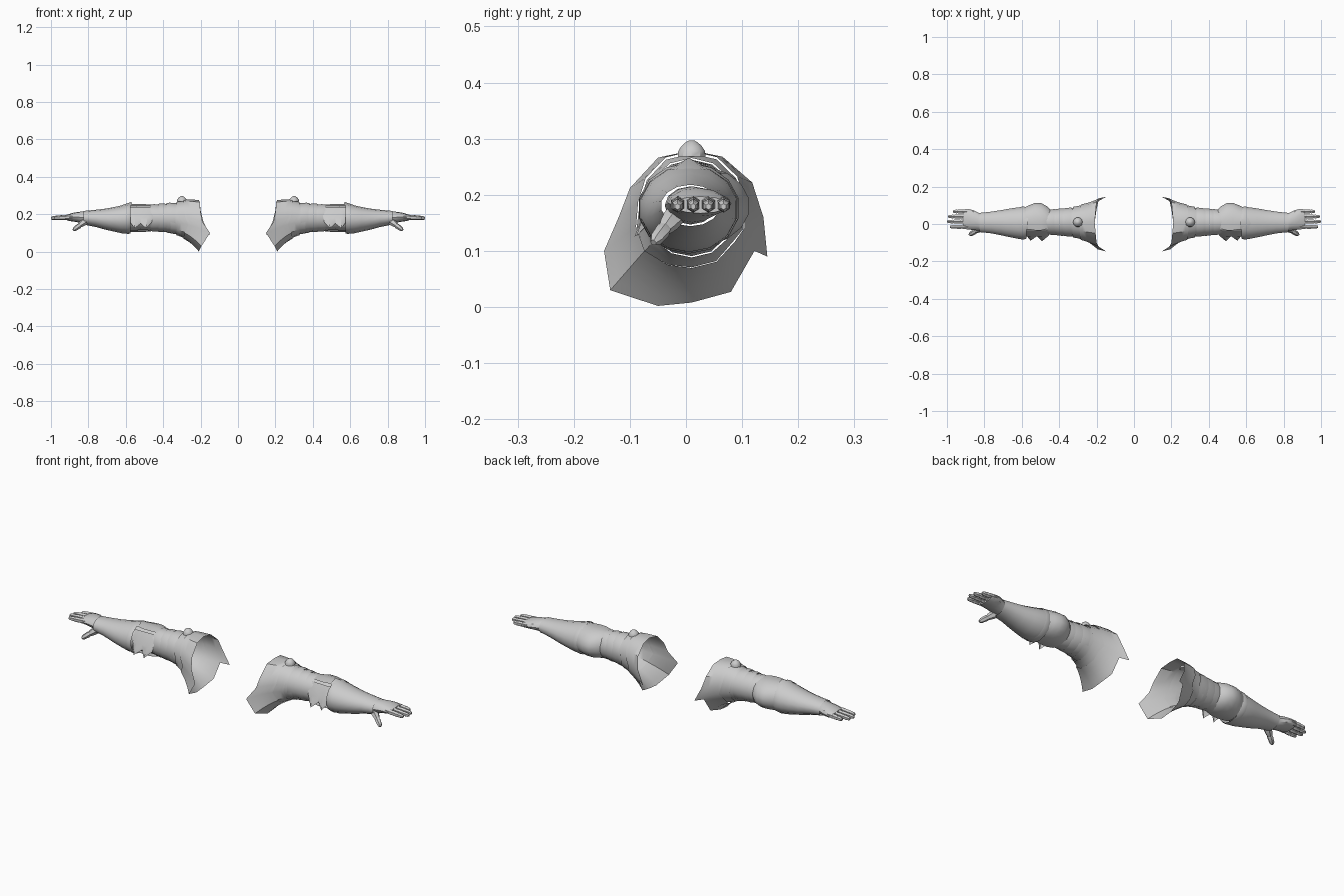
import bpy, bmesh, math
from mathutils import Vector

if "Cube" in bpy.data.objects:
    bpy.data.objects.remove(bpy.data.objects["Cube"])

steel = bpy.data.materials.new("grey steel")
steel.diffuse_color = (0.6, 0.6, 0.6, 1)
steel.use_nodes = True
steel.node_tree.nodes["Principled BSDF"].inputs["Base Color"].default_value = steel.diffuse_color


def make(name, verts, faces, angle=35):
    """Mesh for the +x arm, mirrored across x = 0."""
    me = bpy.data.meshes.new(name)
    me.from_pydata([tuple(v) for v in verts], [], faces)
    bm = bmesh.new()
    bm.from_mesh(me)
    bmesh.ops.recalc_face_normals(bm, faces=bm.faces)
    bm.to_mesh(me)
    bm.free()
    me.materials.append(steel)
    ob = bpy.data.objects.new(name, me)
    bpy.context.collection.objects.link(ob)
    ob.modifiers.new("Mirror", "MIRROR").use_mirror_merge = False
    bpy.ops.object.select_all(action="DESELECT")
    ob.select_set(True)
    bpy.context.view_layer.objects.active = ob
    bpy.ops.object.shade_smooth_by_angle(angle=math.radians(angle))
    return ob


def skin(name, rings, closed=True, caps=False, angle=35):
    """Bridge successive rings of points."""
    n = len(rings[0])
    verts = [p for r in rings for p in r]
    faces = []
    for i in range(len(rings) - 1):
        for j in range(n if closed else n - 1):
            k = (j + 1) % n
            faces.append((i*n + j, i*n + k, (i+1)*n + k, (i+1)*n + j))
    if caps:
        faces += [tuple(range(n)), tuple(range(len(verts) - n, len(verts)))]
    return make(name, verts, faces, angle)


def oval(x, cy, cz, ry, rz, n=14, a0=0.0, a1=360.0):
    """Cross-section, angle measured from the top toward the back."""
    full = a1 - a0 >= 360
    pts = []
    for k in range(n):
        a = math.radians(a0 + (a1 - a0) * k / (n if full else n - 1))
        pts.append(Vector((x, cy + ry*math.sin(a), cz + rz*math.cos(a))))
    return pts


# Shoulder guard: flared, pointed rim blending into an oval
rim = [Vector(p) for p in (
    (.21, .01, .276), (.205, .065, .268), (.20, .118, .222), (.185, .138, .16),
    (.15, .145, .09), (.19, .122, .10), (.20, .08, .027), (.21, .01, .008),
    (.21, -.05, .002), (.195, -.135, .03), (.15, -.146, .10),
    (.19, -.12, .16), (.20, -.10, .212), (.205, -.05, .266))]


def blend(t, grow=0.0):
    end = oval(.36, .01, .175, .085, .088)
    f = 1 - (1 - t) ** 1.9
    out = []
    for r, e in zip(rim, end):
        p = Vector((r.x + (e.x - r.x)*t, r.y + (e.y - r.y)*f, r.z + (e.z - r.z)*f))
        d = Vector((0, p.y - .01, p.z - .17)).normalized()
        out.append(p + d * (grow + .012*math.sin(math.pi*t)*max(0, d.z)))
    return out


skin("shoulder_guard", [blend(t) for t in (0, .1, .2, .32, .45, .55)])
skin("shoulder_lower_plate", [blend(t, -.005) for t in (.5, .62, .74, .8)])
skin("shoulder_end_plate", [blend(t, -.01) for t in (.74, .85, 1)])

# Round stud on top of the shoulder
stud = [(.026, .268), (.025, .278), (.019, .287), (.012, .293), (.005, .297)]
skin("shoulder_stud", [[Vector((.30 + r*math.cos(k*math.pi/5), .01 + r*math.sin(k*math.pi/5), z))
                        for k in range(10)] for r, z in stud], caps=True)

# Overlapping upper arm plates
for i in range(3):
    x = .335 + .042*i
    s = .004*i
    skin(f"upper_arm_plate_{i + 1}", [
        oval(x, .01, .18, .080 - s, .079 - s),
        oval(x + .03, .01, .181, .077 - s, .081 - s),
        oval(x + .048, .01, .181, .073 - s, .079 - s)])

# Sleeve inside the elbow
skin("elbow_sleeve", [oval(.44, .01, .18, .068, .067), oval(.52, .01, .182, .066, .066),
                      oval(.61, .008, .176, .07, .068)])

# Elbow cup wrapped around the back
cup = [(.45, .072, .066), (.465, .086, .071), (.495, .103, .074), (.53, .104, .074),
       (.56, .092, .074), (.58, .083, .074)]
skin("elbow_cup", [oval(x, .01, .180, ry, rz, 12, -25, 205) for x, ry, rz in cup], closed=False)

# Two-pointed wing on the front of the elbow
top = [(.45, -.030, .236), (.485, -.036, .236), (.52, -.036, .236), (.55, -.038, .236), (.58, -.036, .236)]
mid = [(.455, -.062, .185), (.485, -.070, .18), (.52, -.066, .18), (.55, -.070, .18), (.575, -.066, .185)]
low = [(.462, -.060, .155), (.492, -.092, .125), (.52, -.064, .15), (.553, -.089, .125), (.575, -.062, .155)]
skin("elbow_wing", [[Vector(p) for p in row] for row in (top, mid, low)], closed=False)

# Forearm guard with a raised collar
skin("forearm_guard", [oval(*r) for r in (
    (.595, .005, .175, .088, .077), (.62, .005, .173, .086, .075), (.66, .006, .173, .079, .066),
    (.71, .007, .174, .069, .056), (.76, .008, .178, .060, .046), (.80, .008, .180, .055, .040),
    (.825, .008, .181, .053, .037))])
skin("forearm_collar", [oval(*r) for r in (
    (.575, .006, .177, .086, .080), (.59, .005, .176, .091, .081), (.605, .005, .175, .089, .077))])

# Peaked tab on the collar
make("collar_tab", [(.57, .005, .266), (.565, -.03, .247), (.565, .04, .247), (.61, -.025, .245),
                    (.61, .035, .245), (.625, .005, .247)],
     [(0, 1, 3), (0, 3, 5), (0, 5, 4), (0, 4, 2)])

# Gauntlet palm
skin("palm", [oval(*r, n=12) for r in (
    (.79, .008, .181, .046, .034), (.83, .012, .183, .047, .032), (.86, .021, .185, .053, .027),
    (.89, .026, .184, .055, .022), (.915, .026, .182, .051, .015))], caps=True)

# Four jointed fingers
fingers = [("index", -.015, .985), ("middle", .013, 1.0), ("ring", .040, .995), ("little", .067, .968)]
for label, y, tip in fingers:
    start = .885
    rings = []
    for t, s in ((0, 1), (.30, 1.05), (.36, .86), (.42, 1), (.65, .95), (.7, .8), (.75, .92), (.93, .75), (1, .4)):
        x = start + (tip - start)*t
        rings.append(oval(x, y, .185 - .006*t, .0125*s, .0135*s, n=6))
    skin(label + "_finger", rings, caps=True, angle=30)

# Thumb angled forward and down
a, b = Vector((.805, -.012, .172)), Vector((.88, -.058, .115))
d = (b - a).normalized()
u = d.cross(Vector((0, 0, 1))).normalized()
v = d.cross(u)
rings = []
for t, r in ((0, .019), (.3, .019), (.5, .015), (.56, .0125), (.62, .0145), (.9, .012), (1, .006)):
    c = a.lerp(b, t)
    rings.append([c + r*(u*math.cos(k*math.pi/3) + v*math.sin(k*math.pi/3)) for k in range(6)])
skin("thumb", rings, caps=True, angle=30)
